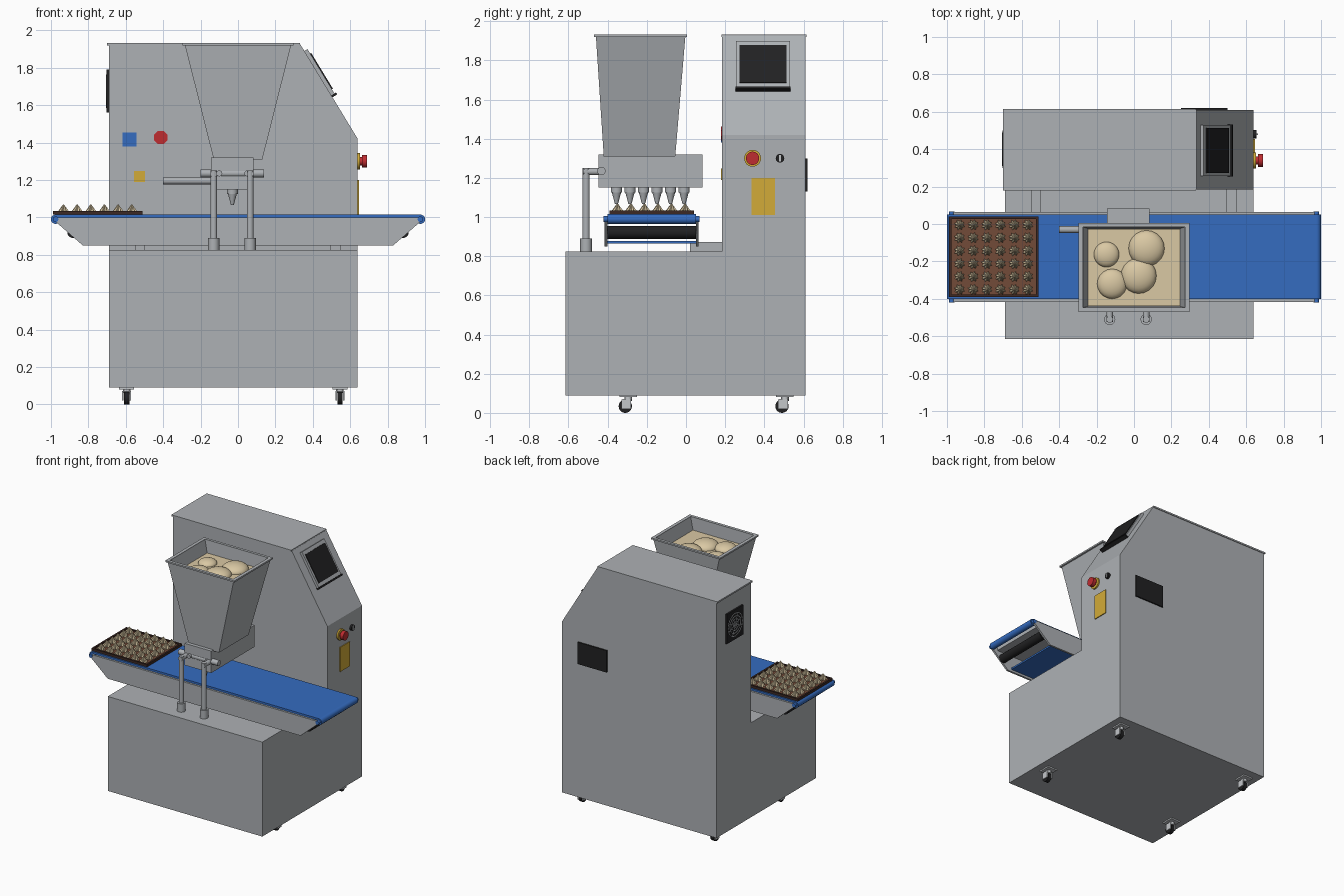
import bpy, bmesh, math
from mathutils import Vector, Matrix

if "Cube" in bpy.data.objects:
    bpy.data.objects.remove(bpy.data.objects["Cube"])


def material(name, r, g, b):
    m = bpy.data.materials.new(name)
    m.diffuse_color = (r, g, b, 1)
    m.use_nodes = True
    m.node_tree.nodes["Principled BSDF"].inputs["Base Color"].default_value = m.diffuse_color
    return m


STEEL = material("steel grey", 0.42, 0.44, 0.46)
BRIGHT = material("bright metal", 0.55, 0.57, 0.59)
BLACK = material("black", 0.015, 0.015, 0.016)
BLUE = material("belt blue", 0.035, 0.15, 0.53)
YELLOW = material("yellow", 0.65, 0.41, 0.04)
RED = material("red", 0.52, 0.025, 0.03)
BROWN = material("tray brown", 0.17, 0.07, 0.04)
DARK = material("dark brown", 0.045, 0.022, 0.017)
CREAM = material("dough cream", 0.70, 0.58, 0.37)


def finish(name, bm, mat):
    bmesh.ops.recalc_face_normals(bm, faces=bm.faces)
    me = bpy.data.meshes.new(name)
    bm.to_mesh(me)
    bm.free()
    me.materials.append(mat)
    ob = bpy.data.objects.new(name, me)
    bpy.context.collection.objects.link(ob)
    return ob


def box(name, x, y, z, mat):
    """Box from (min, max) ranges."""
    bm = bmesh.new()
    size = [r[1] - r[0] for r in (x, y, z)]
    mid = [(r[0] + r[1]) / 2 for r in (x, y, z)]
    bmesh.ops.create_cube(bm, size=1, matrix=Matrix.Translation(mid) @ Matrix.Diagonal((*size, 1)))
    return finish(name, bm, mat)


def rod(name, a, b, r1, mat, r2=None, sides=20):
    """Cylinder or cone from point a to point b."""
    a, b = Vector(a), Vector(b)
    d = b - a
    bm = bmesh.new()
    mat4 = Matrix.Translation((a + b) / 2) @ d.to_track_quat('Z', 'Y').to_matrix().to_4x4()
    bmesh.ops.create_cone(bm, cap_ends=True, segments=sides, radius1=r1,
                          radius2=r1 if r2 is None else r2, depth=d.length, matrix=mat4)
    return finish(name, bm, mat)


def prism(name, pts, vec, mat):
    """Polygon extruded along a vector."""
    bm = bmesh.new()
    f = bm.faces.new([bm.verts.new(p) for p in pts])
    ext = bmesh.ops.extrude_face_region(bm, geom=[f])
    bmesh.ops.translate(bm, vec=vec, verts=[v for v in ext['geom'] if isinstance(v, bmesh.types.BMVert)])
    return finish(name, bm, mat)


def loft(bm, rings, caps=True):
    """Skin closed rings of equal point count."""
    vs = [[bm.verts.new(p) for p in ring] for ring in rings]
    n = len(vs[0])
    for lo, hi in zip(vs, vs[1:]):
        for i in range(n):
            bm.faces.new((lo[i], lo[(i + 1) % n], hi[(i + 1) % n], hi[i]))
    if caps:
        bm.faces.new(vs[0])
        bm.faces.new(vs[-1])


def rect(x0, x1, y0, y1, z):
    return [(x0, y0, z), (x1, y0, z), (x1, y1, z), (x0, y1, z)]


# Cabinet: L-shaped side profile with a slanted control corner
L = [(-.615, .09), (.61, .09), (.61, 1.925), (.185, 1.925), (.185, .825), (-.615, .825)]
cabinet = prism("cabinet", [(-.69, y, z) for y, z in L], (1.33, 0, 0), STEEL)
bm = bmesh.new()
bm.from_mesh(cabinet.data)
cut = bmesh.ops.bisect_plane(bm, geom=bm.verts[:] + bm.edges[:] + bm.faces[:],
                             plane_co=(.64, 0, 1.42), plane_no=(.51, 0, .31), clear_outer=True)
bmesh.ops.contextual_create(bm, geom=[e for e in cut['geom_cut'] if isinstance(e, bmesh.types.BMEdge)])
bmesh.ops.recalc_face_normals(bm, faces=bm.faces)
bm.to_mesh(cabinet.data)
bm.free()
box("cabinet_top_cap", (-.70, .332), (.18, .615), (1.92, 1.932), STEEL)

# Touch screen on the slanted face
for nm, wide, tall, thick, mat in (("screen_frame", .275, .28, .04, STEEL),
                                   ("screen", .24, .225, .052, BLACK)):
    ob = box(nm, (-thick / 2, thick / 2), (-wide / 2, wide / 2), (-tall / 2, tall / 2), mat)
    ob.location = (.427, .393, 1.77)
    ob.rotation_euler = (0, -math.atan2(.31, .51), 0)
ob = box("screen_lower_ledge", (0, .03), (-.14, .14), (-.15, -.138), BLACK)
ob.location, ob.rotation_euler = (.427, .393, 1.77), (0, -math.atan2(.31, .51), 0)

# Side controls and labels
rod("stop_button_collar", (.63, .34, 1.30), (.652, .34, 1.30), .043, YELLOW, sides=28)
rod("stop_button_stem", (.65, .34, 1.30), (.665, .34, 1.30), .022, RED)
rod("stop_button", (.662, .34, 1.30), (.69, .34, 1.30), .034, RED, sides=28)
rod("selector_knob", (.63, .48, 1.30), (.655, .48, 1.30), .022, BLACK)
box("selector_grip", (.65, .662), (.475, .485), (1.283, 1.317), BRIGHT)
box("side_label", (.638, .646), (.335, .455), (1.01, 1.20), YELLOW)
box("front_label_blue", (-.617, -.543), (.179, .187), (1.38, 1.454), BLUE)
box("front_label_yellow", (-.556, -.498), (.179, .187), (1.19, 1.248), YELLOW)
octagon = [(-.413 + .038 * math.cos(math.radians(22.5 + 45 * i)), .179,
            1.427 + .038 * math.sin(math.radians(22.5 + 45 * i))) for i in range(8)]
prism("front_label_red", octagon, (0, .008, 0), RED)
box("rear_plate", (.25, .50), (.60, .62), (1.13, 1.30), BLACK)

# Ventilation fan on the left side
box("fan_plate", (-.703, -.68), (.30, .50), (1.56, 1.79), BLACK)
for k, r in enumerate((.09, .068, .046, .024)):
    bm = bmesh.new()
    loft(bm, [[(-.704 - dx, .40 + rr * math.cos(t), 1.675 + rr * math.sin(t))
               for t in [math.tau * i / 28 for i in range(28)]]
              for dx, rr in ((-.003, r), (.002, r), (.002, r - .005), (-.003, r - .005))], caps=False)
    finish(f"fan_ring_{k}", bm, STEEL)
for k in range(4):
    d = Vector((0, math.cos(math.pi * k / 4 + .39), math.sin(math.pi * k / 4 + .39))) * .09
    c = Vector((-.704, .40, 1.675))
    rod(f"fan_spoke_{k}", c - d, c + d, .0025, STEEL, sides=6)

# Casters
for x in (-.595, .545):
    for y in (-.31, .49):
        box("caster_plate", (x - .04, x + .04), (y - .03, y + .06), (.08, .091), BRIGHT)
        rod("caster_swivel", (x, y + .015, .06), (x, y + .015, .082), .02, BRIGHT)
        rod("caster_wheel", (x - .014, y, .034), (x + .014, y, .034), .034, BLACK, sides=24)
        for s in (-1, 1):
            box("caster_fork", (x + s * .02 - .004, x + s * .02 + .004), (y - .02, y + .03), (.02, .068), BRIGHT)
        box("caster_bridge", (x - .024, x + .024), (y - .015, y + .03), (.066, .072), BRIGHT)

# Conveyor: belt, rollers and side panels
box("belt_top", (-.975, .975), (-.40, .05), (1.0, 1.015), BLUE)
box("belt_bed", (-.93, .93), (-.40, .05), (.972, 1.0), STEEL)
box("belt_return", (-.80, .80), (-.40, .05), (.865, .878), BLUE)
side = [(-.985, 1.0), (.985, 1.0), (.985, .985), (.83, .85), (-.83, .85), (-.985, .985)]
for y in (-.417, .05):
    prism("conveyor_side", [(x, y, z) for x, z in side], (0, .015, 0), STEEL)
for s in (-1, 1):
    rod("end_roller", (s * .975, -.40, .99), (s * .975, .05, .99), .025, BLUE)
    rod("end_roller_axle", (s * .975, -.42, .99), (s * .975, .068, .99), .015, BLUE)
    rod("idler_roller", (s * .88, -.40, .922), (s * .88, .05, .922), .033, BLACK)
for x in (-.525, .52):
    box("conveyor_bracket", (x - .027, x + .027), (.02, .19), (.82, .873), STEEL)

# Tray with rows of piped biscuits
box("tray", (-.985, -.515), (-.383, .033), (1.015, 1.025), BROWN)
for x in (-.99, -.525):
    box("tray_rim_end", (x, x + .014), (-.39, .04), (1.015, 1.034), DARK)
for y in (-.39, .026):
    box("tray_rim_side", (-.99, -.511), (y, y + .014), (1.015, 1.034), DARK)
bm = bmesh.new()
for i in range(6):
    for j in range(6):
        cx, cy = -.933 + .073 * i, -.35 + .069 * j
        loft(bm, [[(cx + r * (1 if k % 2 else .68) * math.cos(math.tau * k / 16 + tw),
                    cy + r * (1 if k % 2 else .68) * math.sin(math.tau * k / 16 + tw), z)
                   for k in range(16)]
                  for r, z, tw in ((.027, 1.024, 0), (.029, 1.034, .1), (.016, 1.05, .3), (.002, 1.07, .5))])
finish("biscuits", bm, CREAM)

# Hopper shell with wall thickness, rim and dough
bm = bmesh.new()
loft(bm, [rect(-.13, .13, -.42, -.055, 1.31), rect(-.285, .285, -.46, -.003, 1.925),
          rect(-.272, .272, -.447, -.016, 1.925), rect(-.118, .118, -.408, -.067, 1.32)])
finish("hopper", bm, STEEL)
bm = bmesh.new()
out, inn = (-.297, .297, -.47, .005), (-.272, .272, -.447, -.016)
ring = [rect(*out, 1.92), rect(*out, 1.932), rect(*inn, 1.932), rect(*inn, 1.92)]
loft(bm, ring + ring[:1], caps=False)
bmesh.ops.remove_doubles(bm, verts=bm.verts, dist=1e-5)
finish("hopper_rim", bm, STEEL)
box("dough_surface", (-.247, .247), (-.438, -.027), (1.815, 1.835), CREAM)
for k, (x, y, r) in enumerate(((-.147, -.163, .068), (.067, -.13, .096), (.025, -.277, .095), (-.117, -.32, .08))):
    bm = bmesh.new()
    bmesh.ops.create_uvsphere(bm, u_segments=20, v_segments=12, radius=r,
                              matrix=Matrix.Translation((x, y, 1.835)) @ Matrix.Diagonal((1, 1, .5, 1)))
    finish(f"dough_ball_{k}", bm, CREAM)

# Depositing head, nozzles and side pipe
box("depositor_head", (-.145, .083), (-.448, .083), (1.15, 1.32), STEEL)
for j in range(6):
    y = -.355 + .069 * j
    rod("nozzle_collar", (-.03, y, 1.155), (-.03, y, 1.125), .029, STEEL, sides=16)
    rod("nozzle_tip", (-.03, y, 1.127), (-.03, y, 1.067), .024, STEEL, r2=.008, sides=16)
rod("side_pipe", (-.40, -.03, 1.195), (-.14, -.03, 1.195), .018, STEEL)

# Front support posts and clamp bar
rod("clamp_bar", (-.20, -.432, 1.235), (.14, -.432, 1.235), .021, STEEL)
for x in (-.13, .065):
    rod("post_collar", (x, -.51, .82), (x, -.51, .89), .03, STEEL)
    rod("post", (x, -.51, .88), (x, -.51, 1.25), .018, STEEL)
    rod("post_arm", (x, -.525, 1.232), (x, -.44, 1.232), .018, STEEL)
for x in (-.10, .05):
    rod("clamp_bolt", (x, -.465, 1.235), (x, -.44, 1.235), .016, STEEL)

# Smooth round parts, keep hard edges
bpy.ops.object.select_all(action='SELECT')
bpy.context.view_layer.objects.active = cabinet
bpy.ops.object.shade_smooth_by_angle()
